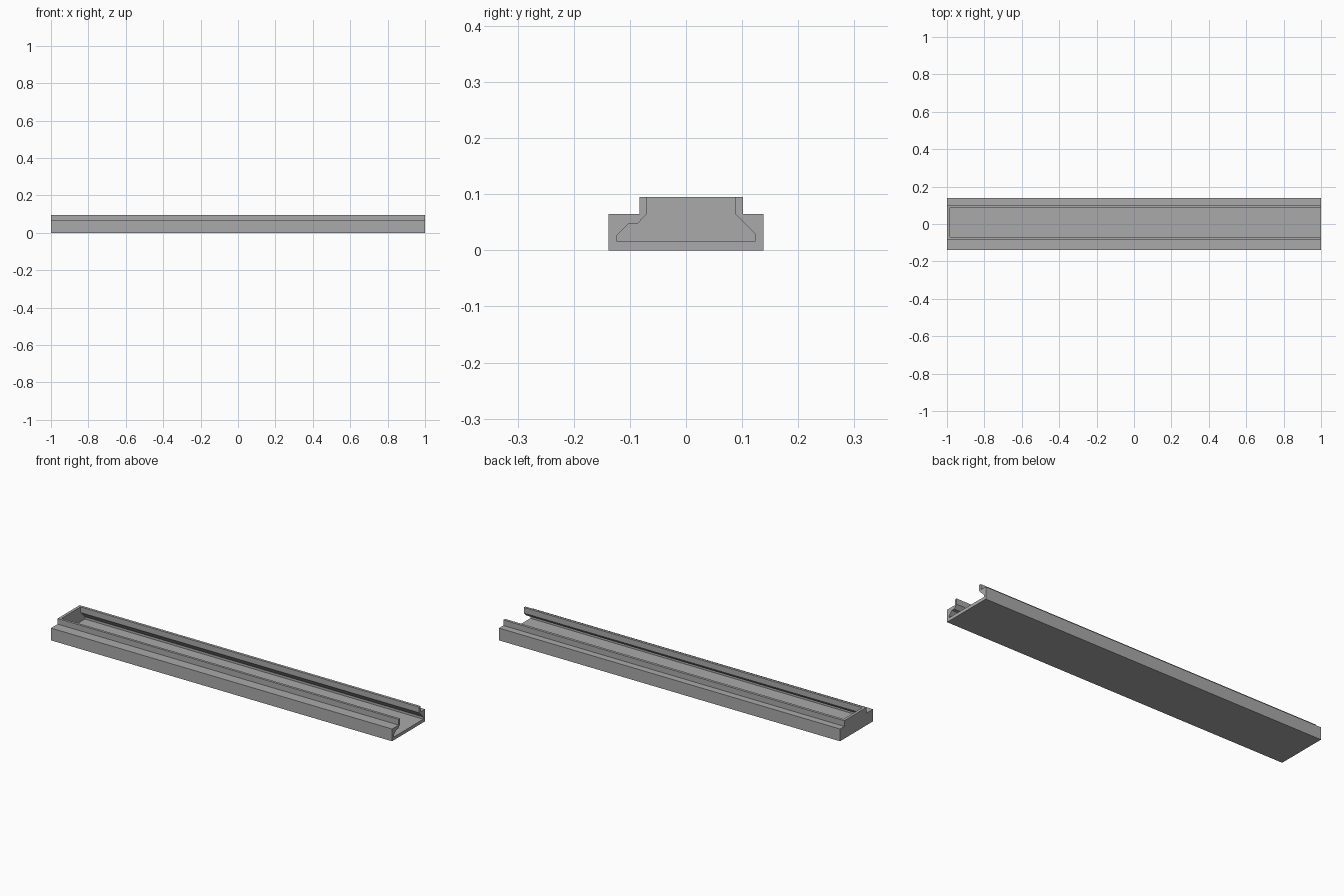
import bpy
import bmesh

cube = bpy.data.objects.get("Cube")
if cube:
    bpy.data.objects.remove(cube, do_unlink=True)

grey = bpy.data.materials.new("plain_grey")
grey.use_nodes = True
colour = (0.4, 0.4, 0.4, 1)
grey.diffuse_color = colour
grey.node_tree.nodes["Principled BSDF"].inputs["Base Color"].default_value = colour


def extrude_profile(name, profile, x0, x1):
    """Extrude a (y, z) outline along x into a closed solid."""
    bm = bmesh.new()
    face = bm.faces.new([bm.verts.new((x0, y, z)) for y, z in profile])
    result = bmesh.ops.extrude_face_region(bm, geom=[face])
    moved = [v for v in result["geom"] if isinstance(v, bmesh.types.BMVert)]
    bmesh.ops.translate(bm, verts=moved, vec=(x1 - x0, 0, 0))
    bmesh.ops.recalc_face_normals(bm, faces=bm.faces)
    mesh = bpy.data.meshes.new(name)
    bm.to_mesh(mesh)
    bm.free()
    mesh.materials.append(grey)
    obj = bpy.data.objects.new(name, mesh)
    bpy.context.collection.objects.link(obj)
    return obj


# Stepped outer body
body = [(-0.138, 0), (0.138, 0), (0.138, 0.065), (0.102, 0.065),
        (0.102, 0.095), (-0.083, 0.095), (-0.083, 0.065), (-0.138, 0.065)]
channel = extrude_profile("channel_rail", body, -1, 1)

# Undercut slot, open at the top and at one end, leaving an end wall
slot = [(-0.124, 0.017), (0.124, 0.017), (0.124, 0.029), (0.088, 0.065),
        (0.088, 0.12), (-0.07, 0.12), (-0.07, 0.065), (-0.087, 0.047),
        (-0.103, 0.047), (-0.124, 0.026)]
cutter = extrude_profile("slot_cutter", slot, -0.985, 1.1)
cutter.hide_render = True

cut = channel.modifiers.new("slot", 'BOOLEAN')
cut.operation = 'DIFFERENCE'
cut.solver = 'EXACT'
cut.object = cutter
bpy.context.view_layer.objects.active = channel
bpy.ops.object.modifier_apply(modifier=cut.name)
bpy.data.objects.remove(cutter, do_unlink=True)
